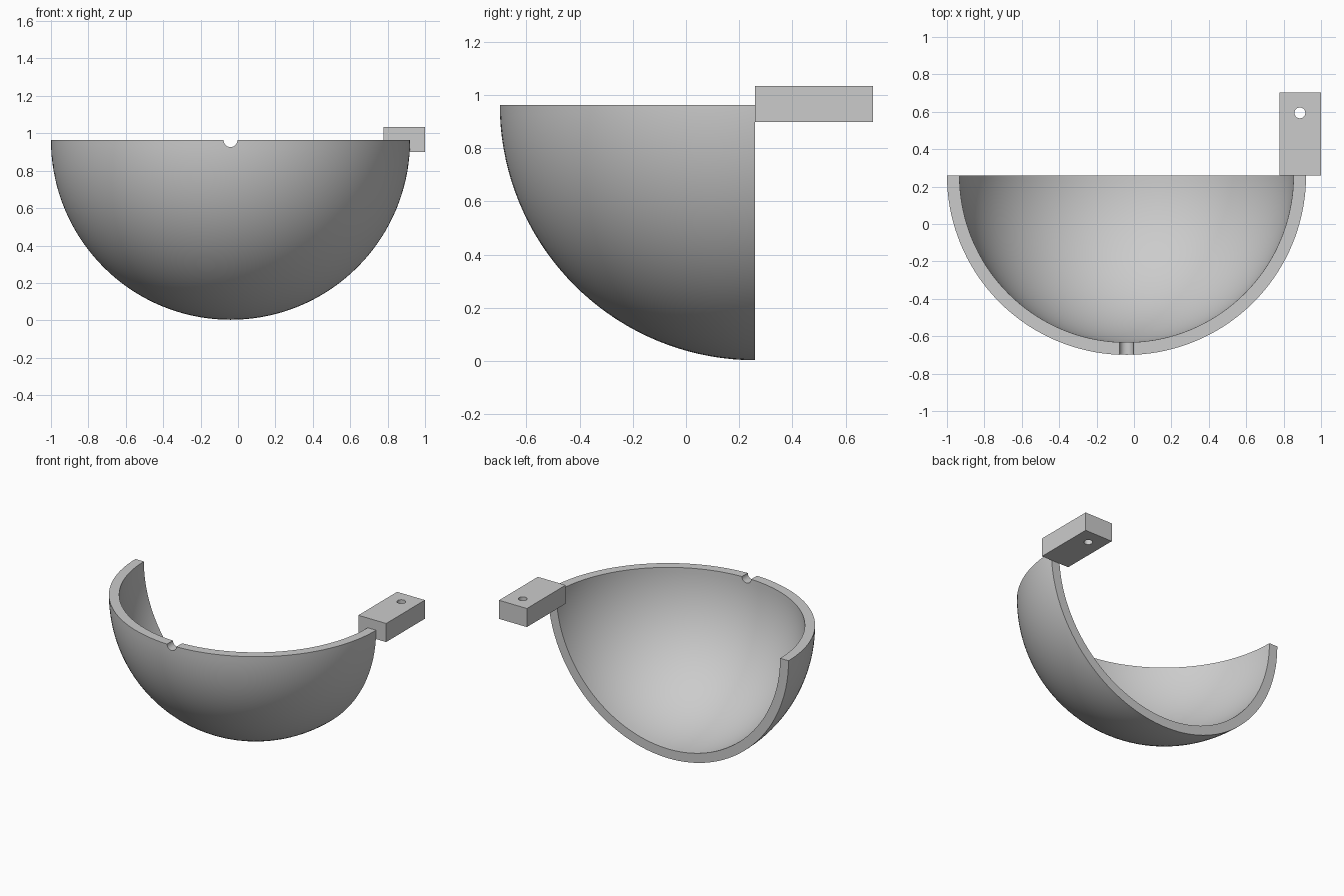
import bpy, bmesh, math
from mathutils import Vector

if "Cube" in bpy.data.objects:
    bpy.data.objects.remove(bpy.data.objects["Cube"])

CENTRE = Vector((-0.04, 0.26, 0.963))
R_OUT, R_IN = 0.96, 0.893
NU, NV = 72, 36

grey = bpy.data.materials.new("light_grey")
grey.diffuse_color = (0.6, 0.6, 0.6, 1)
grey.use_nodes = True
grey.node_tree.nodes["Principled BSDF"].inputs["Base Color"].default_value = grey.diffuse_color


def make_object(name, bm):
    bmesh.ops.recalc_face_normals(bm, faces=bm.faces)
    mesh = bpy.data.meshes.new(name)
    bm.to_mesh(mesh)
    bm.free()
    mesh.materials.append(grey)
    obj = bpy.data.objects.new(name, mesh)
    bpy.context.collection.objects.link(obj)
    return obj


def drill(obj, location, radius, depth, rotation=(0, 0, 0)):
    bpy.ops.mesh.primitive_cylinder_add(vertices=32, radius=radius, depth=depth,
                                        location=location, rotation=rotation)
    cutter = bpy.context.object
    cutter.hide_render = True
    cutter.data.materials.append(grey)
    mod = obj.modifiers.new("hole", 'BOOLEAN')
    mod.operation, mod.solver, mod.object = 'DIFFERENCE', 'EXACT', cutter
    bpy.context.view_layer.objects.active = obj
    bpy.ops.object.modifier_apply(modifier=mod.name)
    bpy.data.objects.remove(cutter)


def smooth(obj):
    bpy.ops.object.select_all(action='DESELECT')
    obj.select_set(True)
    bpy.context.view_layer.objects.active = obj
    bpy.ops.object.shade_smooth_by_angle(angle=math.radians(30))


# Quarter sphere shell: half circles swept a quarter turn about the x axis
bm = bmesh.new()


def skin(radius):
    rows = []
    for j in range(NV + 1):
        b = math.pi / 2 * j / NV
        row = []
        for i in range(NU + 1):
            a = math.pi * i / NU
            s = math.sin(a)
            row.append(bm.verts.new(CENTRE + radius * Vector(
                (-math.cos(a), -s * math.cos(b), -s * math.sin(b)))))
        rows.append(row)
    return rows


def bridge(row_a, row_b):
    for i in range(NU):
        bm.faces.new((row_a[i], row_a[i + 1], row_b[i + 1], row_b[i]))


outer, inner = skin(R_OUT), skin(R_IN)
for rows in (outer, inner):
    for j in range(NV):
        bridge(rows[j], rows[j + 1])
bridge(outer[0], inner[0])      # top rim
bridge(outer[-1], inner[-1])    # back edge
bmesh.ops.remove_doubles(bm, verts=bm.verts, dist=1e-5)
shell = make_object("quarter_shell", bm)

# Half-round notch in the front of the rim
drill(shell, (CENTRE.x, -0.67, CENTRE.z), 0.037, 0.2, (math.pi / 2, 0, 0))
smooth(shell)

# Mounting block with a vertical screw hole
bm = bmesh.new()
bmesh.ops.create_cube(bm, size=1)
bmesh.ops.scale(bm, vec=(0.222, 0.442, 0.134), verts=bm.verts)
bmesh.ops.translate(bm, vec=(0.889, 0.481, 0.966), verts=bm.verts)
block = make_object("mounting_block", bm)
drill(block, (0.887, 0.594, 0.966), 0.029, 0.4)
smooth(block)
